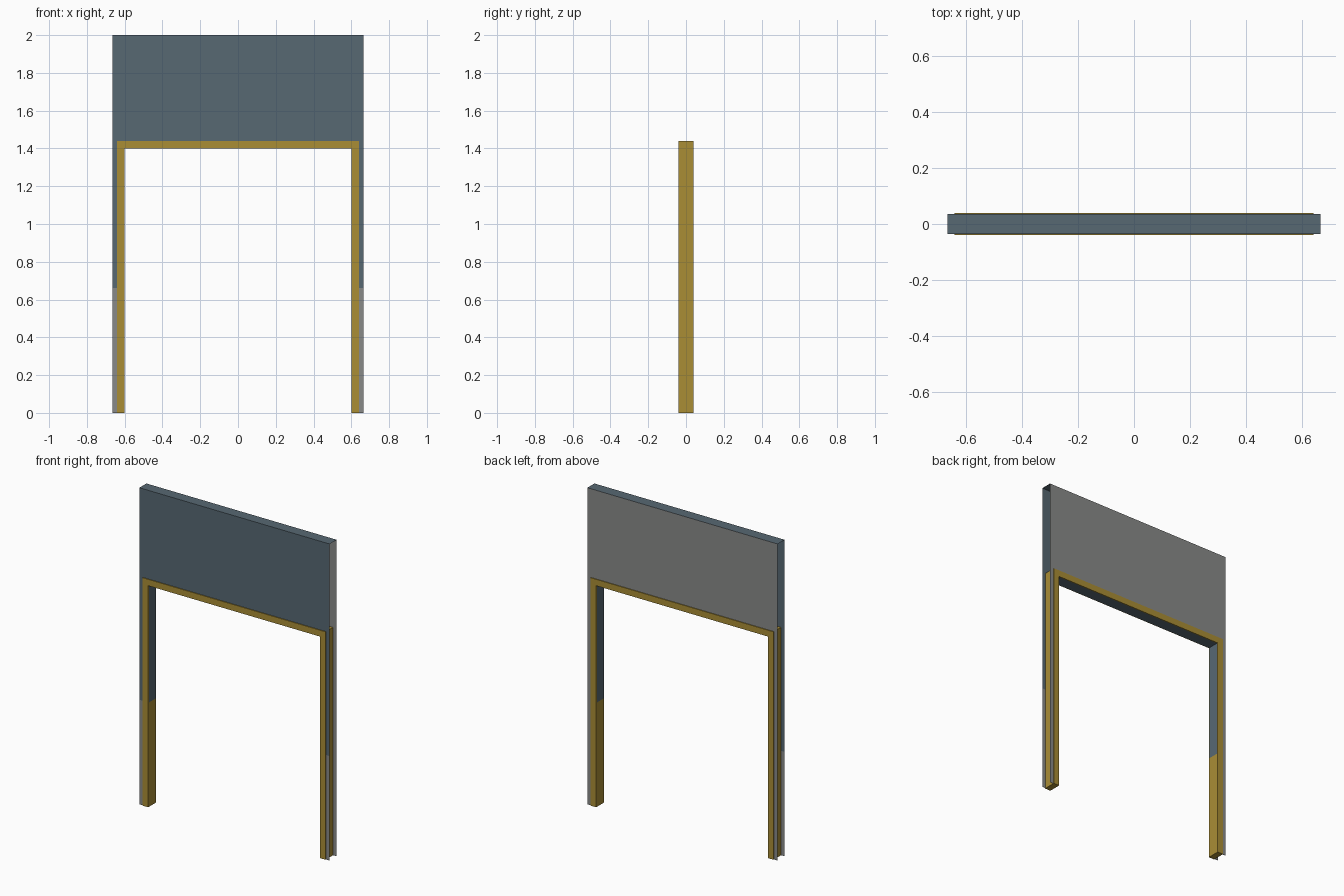
import bpy, bmesh

if "Cube" in bpy.data.objects:
    bpy.data.objects.remove(bpy.data.objects["Cube"])

def material(name, rgb):
    m = bpy.data.materials.new(name)
    m.diffuse_color = (*rgb, 1)
    m.use_nodes = True
    m.node_tree.nodes["Principled BSDF"].inputs["Base Color"].default_value = m.diffuse_color
    return m

SLATE = material("slate blue", (0.095, 0.138, 0.171))
GREY = material("plaster grey", (0.25, 0.255, 0.25))
GOLD = material("ochre trim", (0.40, 0.27, 0.036))

W, OPEN, TRIM = 0.665, 0.60, 0.64        # half widths: wall, opening, trim
H, HEAD, DADO = 2.0, 1.40, 0.66          # heights: wall, opening, paint line
WY, TY = 0.035, 0.04                     # half depths: wall, trim
EPS = 0.0008                             # keeps lining clear of the trim

def sheets(name, quads, mat):
    """Open shell made from a few flat quads."""
    bm = bmesh.new()
    for q in quads:
        bm.faces.new([bm.verts.new(p) for p in q])
    bmesh.ops.remove_doubles(bm, verts=bm.verts, dist=1e-5)
    me = bpy.data.meshes.new(name)
    bm.to_mesh(me)
    bm.free()
    me.materials.append(mat)
    ob = bpy.data.objects.new(name, me)
    bpy.context.collection.objects.link(ob)

def front(x0, x1, z0, z1):
    return [(x0, -WY, z0), (x1, -WY, z0), (x1, -WY, z1), (x0, -WY, z1)]

def back(x0, x1, z0, z1):
    return [(x1, WY, z0), (x0, WY, z0), (x0, WY, z1), (x1, WY, z1)]

def reveal(s, x, z0, z1):
    q = [(s * x, -WY, z0), (s * x, -WY, z1), (s * x, WY, z1), (s * x, WY, z0)]
    return q if s > 0 else q[::-1]

def box(name, x0, x1, z0, z1, mat):
    bm = bmesh.new()
    bmesh.ops.create_cube(bm, size=1)
    for v in bm.verts:
        v.co = ((x0 + x1) / 2 + v.co.x * (x1 - x0), v.co.y * 2 * TY,
                (z0 + z1) / 2 + v.co.z * (z1 - z0))
    me = bpy.data.meshes.new(name)
    bm.to_mesh(me)
    bm.free()
    me.materials.append(mat)
    ob = bpy.data.objects.new(name, me)
    bpy.context.collection.objects.link(ob)

# painted upper wall: front, top and opening lining (wall ends stay open)
z = HEAD - EPS
x = OPEN - EPS
sheets("upper_wall", [
    front(-W, W, HEAD, H),
    front(-W, -OPEN, DADO, HEAD), front(OPEN, W, DADO, HEAD),
    [(-W, -WY, H), (W, -WY, H), (W, WY, H), (-W, WY, H)],
    [(-x, -WY, z), (-x, WY, z), (x, WY, z), (x, -WY, z)],
    reveal(1, x, DADO, z), reveal(-1, x, DADO, z)], SLATE)

# lower wall strips, with lining tucked behind the trim
sheets("lower_wall", [
    front(-W, -OPEN, 0, DADO), front(OPEN, W, 0, DADO),
    reveal(1, OPEN + EPS, 0, DADO), reveal(-1, OPEN + EPS, 0, DADO)], GREY)

# plain back wall
sheets("back_wall", [back(-W, W, HEAD, H), back(-W, -OPEN, 0, HEAD),
                     back(OPEN, W, 0, HEAD)], GREY)

# door trim
box("left_jamb", -TRIM, -OPEN, 0, HEAD, GOLD)
box("right_jamb", OPEN, TRIM, 0, HEAD, GOLD)
box("head_trim", -TRIM, TRIM, HEAD, HEAD + TRIM - OPEN, GOLD)
